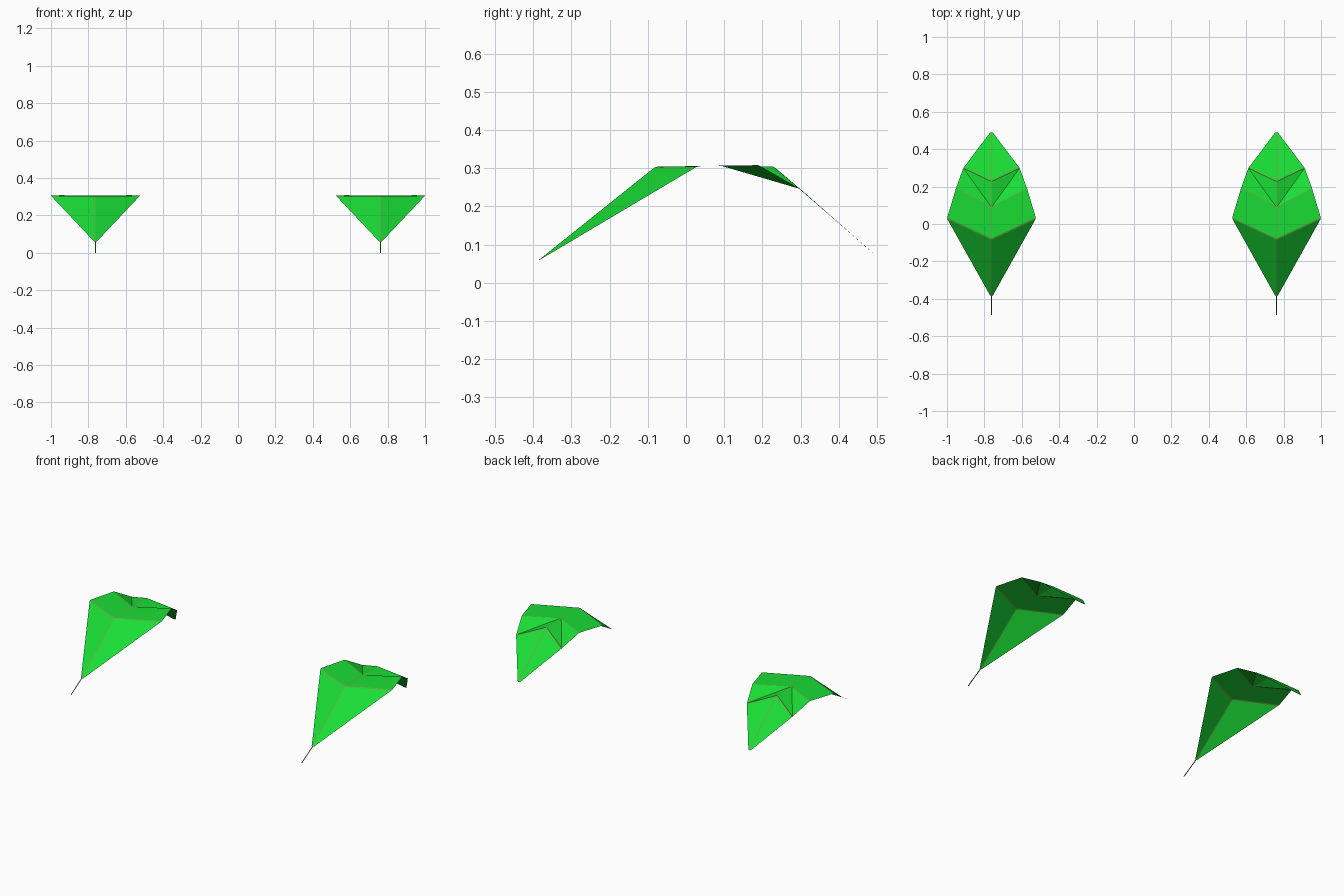
import bpy
from mathutils import Vector

if "Cube" in bpy.data.objects:
    bpy.data.objects.remove(bpy.data.objects["Cube"])


def material(name, color):
    m = bpy.data.materials.new(name)
    m.diffuse_color = color
    m.use_nodes = True
    m.node_tree.nodes["Principled BSDF"].inputs["Base Color"].default_value = m.diffuse_color
    return m


leaf_mat = material("leaf_green", (0.01, 0.72, 0.035, 1))
vein_mat = material("vein_olive", (0.12, 0.42, 0.06, 1))

W = 0.003  # half width of midrib and stem

# Fold stations: midrib (y, z), then leaf edge (half width, y, z)
stations = [
    ((-0.487, 0.0), (0.003, -0.487, 0.0)),
    ((-0.385, 0.06), (0.007, -0.383, 0.06)),
    ((-0.08, 0.304), (0.238, 0.03, 0.305)),
    ((0.09, 0.306), (0.19, 0.19, 0.308)),
    ((0.23, 0.304), (0.15, 0.30, 0.245)),
    ((0.49, 0.078), (0.009, 0.487, 0.08)),
]


def row(station):
    (cy, cz), (hw, ey, ez) = station
    return [Vector(p) for p in ((-hw, ey, ez), (-W, cy, cz), (W, cy, cz), (hw, ey, ez))]


def blend(a, b, t):
    return [p.lerp(q, t) for p, q in zip(a, b)]


# Split each inner fold into two close rows, leaving a narrow vein band
base = [row(s) for s in stations]
rows = [base[1]]
for i in (2, 3, 4):
    rows += [blend(base[i], base[i - 1], 0.012), blend(base[i], base[i + 1], 0.025)]
rows.append(base[5])

verts, faces, mats = [], [], []
for r in rows:
    verts += r
for i in range(len(rows) - 1):
    for c in range(3):
        a, b = i * 4 + c, i * 4 + 4 + c
        vein = 1 if (i % 2 or c == 1) else 0
        # Creased panels split from the midrib out to the edge
        if c == 0:
            new = [(a, a + 1, b), (a + 1, b + 1, b)]
        elif c == 2:
            new = [(a, a + 1, b + 1), (a, b + 1, b)]
        else:
            new = [(a, a + 1, b + 1, b)]
        faces += new
        mats += [vein] * len(new)


def mesh(name, v, f, slots, ids):
    me = bpy.data.meshes.new(name)
    me.from_pydata(v, [], f)
    for m in slots:
        me.materials.append(m)
    for poly, k in zip(me.polygons, ids):
        poly.material_index = k
    return me


leaf_mesh = mesh("leaf_blade", verts, faces, [leaf_mat, vein_mat], mats)

# Flat stem strip
s0, s1 = base[0], base[1]
stem_mesh = mesh("leaf_stem", [s0[1], s0[2], s1[2], s1[1]], [(0, 1, 2, 3)], [vein_mat], [0])

# Pair of identical leaves
for side, x in (("left", -0.762), ("right", 0.762)):
    for part, me in (("leaf_blade", leaf_mesh), ("leaf_stem", stem_mesh)):
        ob = bpy.data.objects.new(f"{part}_{side}", me)
        ob.location.x = x
        bpy.context.collection.objects.link(ob)
